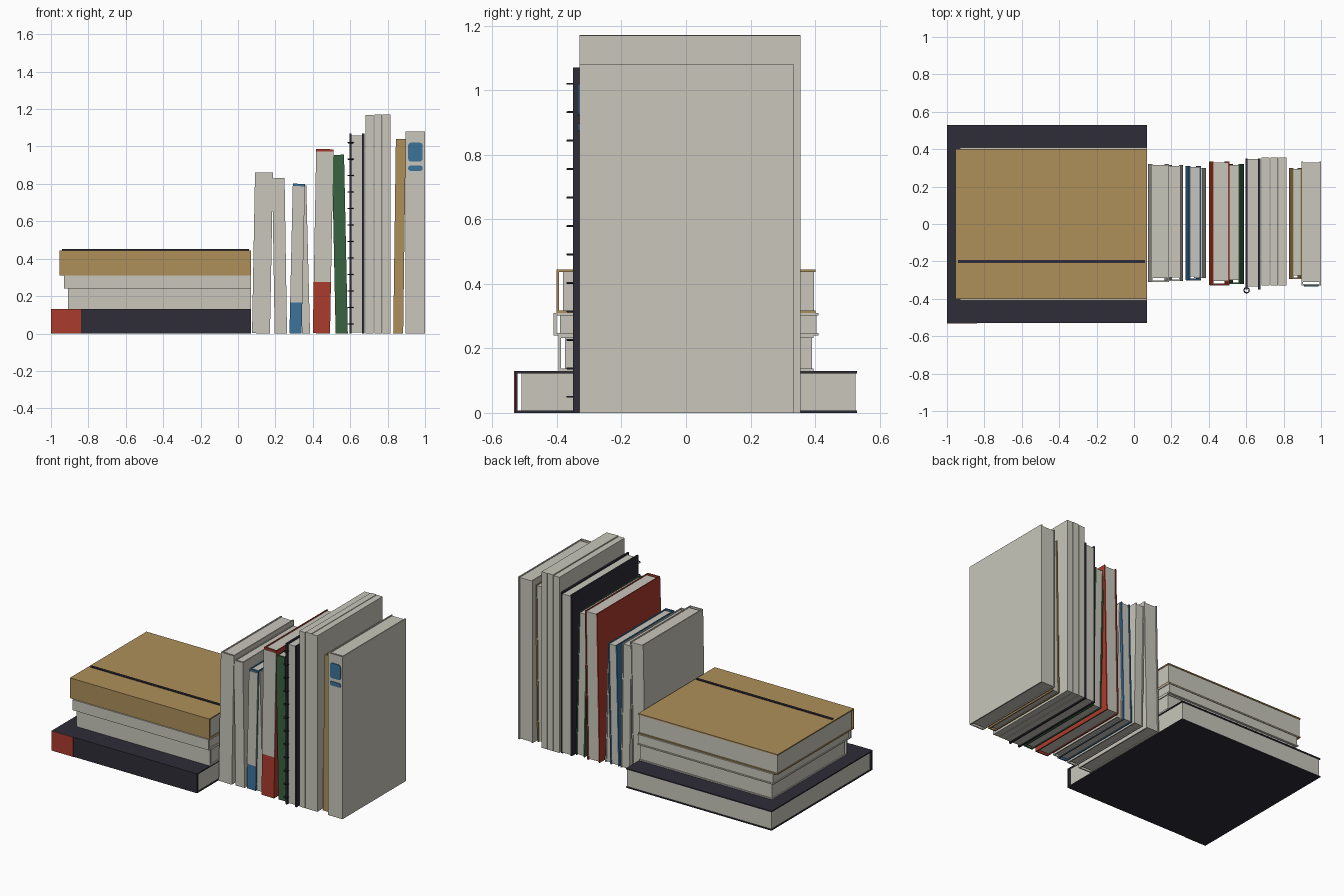
import bpy, bmesh, math
from mathutils import Matrix, Vector

if "Cube" in bpy.data.objects:
    bpy.data.objects.remove(bpy.data.objects["Cube"])


def material(name, *srgb):
    m = bpy.data.materials.new(name)
    m.use_nodes = True
    col = [((c / 255 + 0.055) / 1.055) ** 2.4 for c in srgb] + [1]
    m.diffuse_color = col
    m.node_tree.nodes["Principled BSDF"].inputs["Base Color"].default_value = col
    return m


PAPER = material("off white paper", 200, 198, 187)
NAVY = material("dark navy", 46, 45, 55)
OCHRE = material("ochre", 174, 143, 90)
RED = material("brick red", 171, 59, 45)
GREEN = material("forest green", 57, 98, 65)
BLUE = material("muted blue", 61, 115, 155)


def boxes(name, parts, mat, frame=Matrix(), corner=0):
    """One object from (low corner, high corner) boxes; corner rounds the edges along y."""
    bm = bmesh.new()
    for lo, hi in parts:
        lo, hi = Vector(lo), Vector(hi)
        size = Matrix.Diagonal((*(hi - lo), 1))
        bmesh.ops.create_cube(bm, size=1, matrix=Matrix.Translation((lo + hi) / 2) @ size)
    if corner:
        edges = [e for e in bm.edges
                 if abs((e.verts[0].co - e.verts[1].co).normalized().y) > 0.9]
        bmesh.ops.bevel(bm, geom=edges, offset=corner, segments=4, profile=0.5, affect='EDGES')
    bm.transform(frame)
    me = bpy.data.meshes.new(name)
    bm.to_mesh(me)
    bm.free()
    me.materials.append(mat)
    ob = bpy.data.objects.new(name, me)
    bpy.context.collection.objects.link(ob)
    return ob


BOARD = 0.008   # cover thickness
INSET = 0.005   # pages set back from the cover edges


def book(name, frame, thick, height, y0, y1, cover, bands=()):
    """Hardcover with hollow spine at y0; bands are (low, high, material) plates on the spine."""
    h = thick / 2
    boxes(name + "_cover", [
        ((-h, y0, 0), (-h + BOARD, y1, height)),
        ((h - BOARD, y0, 0), (h, y1, height)),
        ((-h + BOARD, y0, 0), (h - BOARD, y0 + BOARD, height))], cover, frame)
    boxes(name + "_pages", [((-h + BOARD, y0 + 0.02, INSET),
                             (h - BOARD, y1 - INSET, height - INSET))], PAPER, frame)
    for i, (a, b, mat) in enumerate(bands):
        boxes(f"{name}_spine_band_{i}", [((-h, y0 - 0.003, a), (h, y0, b))], mat, frame)


# Stack of lying books: left end, bottom, top, half depth, cover, spine bands
END = 0.07
stack = [
    ("large_navy_book", -1, 0, 0.13, 0.53, NAVY, [(0, 0.16, RED)]),
    ("lower_white_book", -0.91, 0.13, 0.24, 0.395, PAPER, []),
    ("upper_white_book", -0.93, 0.24, 0.31, 0.41, PAPER, []),
    ("ochre_notebook", -0.955, 0.31, 0.445, 0.402, OCHRE, []),
]
for name, x0, z0, z1, depth, cover, bands in stack:
    frame = Matrix.Translation((x0, 0, (z0 + z1) / 2)) @ Matrix.Rotation(math.pi / 2, 4, 'Y')
    book(name, frame, z1 - z0, END - x0, -depth, depth, cover, bands)
boxes("elastic_band", [((-0.94, -0.208, 0.445), (0.06, -0.192, 0.451))], NAVY)

# Row of standing books: bottom left, thickness, lean at top, height, front, back
row = [
    ("first_white_book", 0.075, 0.096, 0.016, 0.86, -0.31, 0.32, PAPER, []),
    ("second_white_book", 0.196, 0.066, -0.013, 0.83, -0.305, 0.315, PAPER, []),
    ("blue_book", 0.275, 0.065, 0.018, 0.80, -0.30, 0.31, BLUE, [(0.165, 0.787, PAPER)]),
    ("slim_white_book", 0.342, 0.043, -0.02, 0.79, -0.29, 0.30, PAPER, []),
    ("red_book", 0.40, 0.092, 0.018, 0.985, -0.325, 0.335, RED, [(0.275, 0.972, PAPER)]),
    ("green_book", 0.522, 0.065, -0.02, 0.955, -0.32, 0.32, GREEN, []),
    ("ochre_book", 0.83, 0.053, 0.014, 1.04, -0.295, 0.30, OCHRE, []),
    ("right_white_book", 0.895, 0.105, 0, 1.08, -0.33, 0.335, PAPER, []),
]
for name, x0, thick, lean, height, y0, y1, cover, bands in row:
    angle = math.asin(lean / height)
    lift = thick / 2 * abs(math.sin(angle))
    frame = Matrix.Translation((x0 + thick / 2, 0, lift)) @ Matrix.Rotation(angle, 4, 'Y')
    book(name, frame, thick, height, y0, y1, cover, bands)

# Ring-bound notebook
boxes("ring_notebook_covers", [((x, -0.35, 0), (x + 0.011, 0.35, 1.07))
                               for x in (0.595, 0.664)], NAVY)
boxes("ring_notebook_pages", [((0.606, -0.335, 0.005), (0.664, 0.347, 1.06))], PAPER)
for i in range(12):
    bpy.ops.mesh.primitive_torus_add(location=(0.602, -0.354, 0.05 + i * 0.0882),
                                     major_radius=0.014, minor_radius=0.003,
                                     major_segments=20, minor_segments=8)
    ring = bpy.context.object
    ring.name = f"binding_ring_{i}"
    ring.data.materials.append(NAVY)
    bpy.ops.object.shade_smooth()

# Three tall slim volumes
for i, (x, z) in enumerate(((0.683, 1.168), (0.729, 1.172), (0.773, 1.17))):
    boxes(f"tall_slim_book_{i}", [((x, -0.33, 0), (x + 0.042, 0.355, z))], PAPER)

# Rounded labels on the last spine
boxes("spine_label", [((0.91, -0.334, 0.92), (0.987, -0.33, 1.02))], BLUE, corner=0.014)
boxes("spine_small_label", [((0.91, -0.334, 0.87), (0.987, -0.33, 0.897))], BLUE, corner=0.01)
